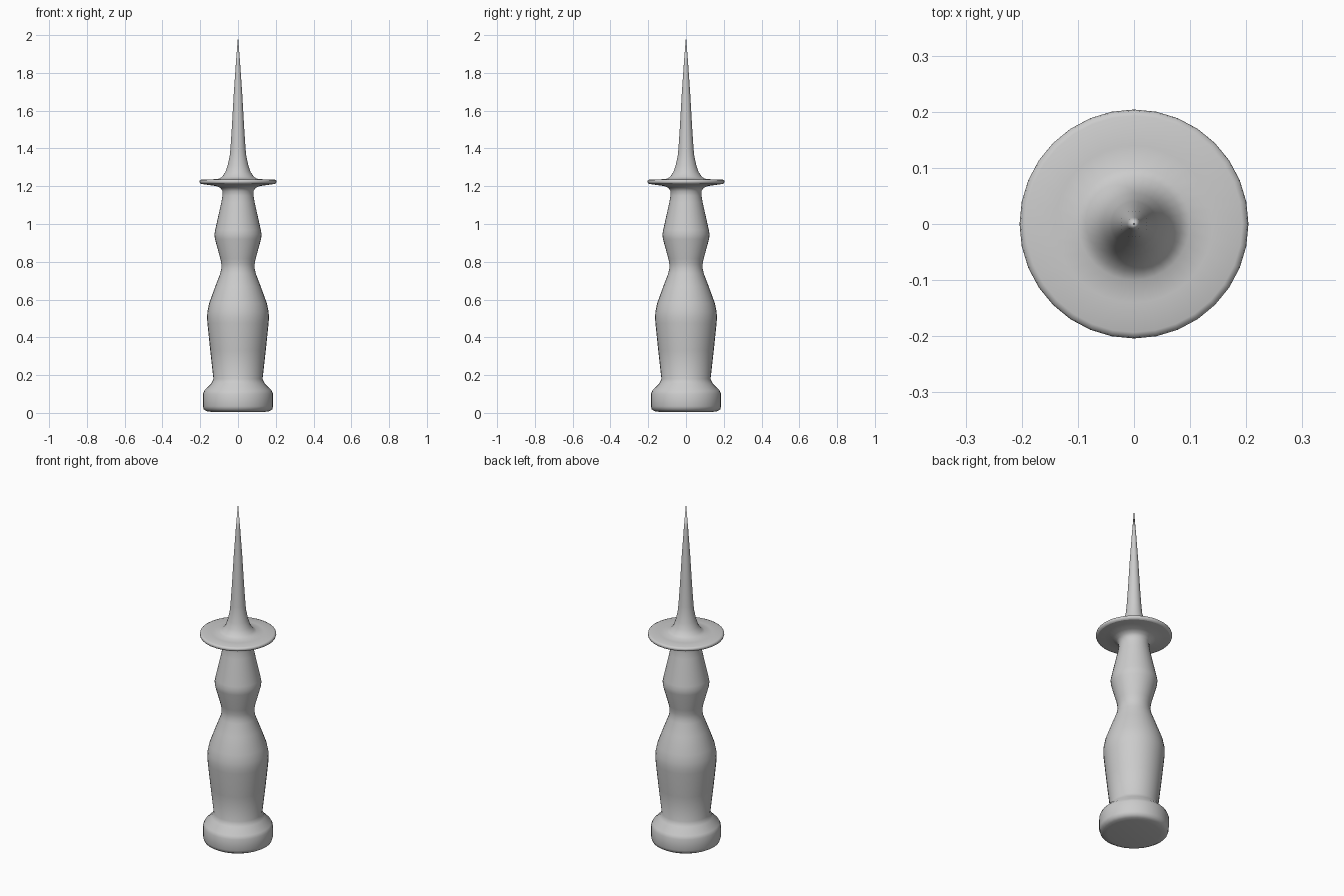
import bpy
import bmesh
import math

cube = bpy.data.objects.get("Cube")
if cube:
    bpy.data.objects.remove(cube, do_unlink=True)

SIDES = 32

grey = bpy.data.materials.new("plain grey")
grey.use_nodes = True
colour = (0.6, 0.6, 0.6, 1)
grey.diffuse_color = colour
grey.node_tree.nodes["Principled BSDF"].inputs["Base Color"].default_value = colour


def lathe(name, profile):
    """Turn a (radius, height) profile around the z axis."""
    bm = bmesh.new()
    verts = [bm.verts.new((r, 0, z)) for r, z in profile]
    edges = [bm.edges.new(pair) for pair in zip(verts, verts[1:])]
    bmesh.ops.spin(bm, geom=verts + edges, cent=(0, 0, 0), axis=(0, 0, 1),
                   angle=math.tau, steps=SIDES)
    bmesh.ops.remove_doubles(bm, verts=bm.verts, dist=0.0001)
    bmesh.ops.recalc_face_normals(bm, faces=bm.faces)
    mesh = bpy.data.meshes.new(name)
    bm.to_mesh(mesh)
    bm.free()
    mesh.materials.append(grey)
    obj = bpy.data.objects.new(name, mesh)
    bpy.context.collection.objects.link(obj)
    bpy.ops.object.select_all(action="DESELECT")
    obj.select_set(True)
    bpy.context.view_layer.objects.active = obj
    bpy.ops.object.shade_smooth_by_angle(angle=math.radians(60))
    return obj


# Pommel: rounded foot with a sloping shoulder
pommel = [(0, 0.005), (0.14, 0.005), (0.165, 0.009), (0.181, 0.018),
          (0.186, 0.035), (0.186, 0.1), (0.178, 0.118), (0.142, 0.155),
          (0.13, 0.18)]

# Grip: two swellings with a waist, flaring out beneath the guard
grip = [(0.13, 0.18), (0.147, 0.33), (0.162, 0.475), (0.164, 0.505),
        (0.162, 0.535), (0.153, 0.58), (0.12, 0.67), (0.094, 0.738),
        (0.088, 0.765), (0.088, 0.787), (0.093, 0.815), (0.122, 0.92),
        (0.125, 0.945), (0.121, 0.968), (0.088, 1.115), (0.082, 1.15),
        (0.082, 1.174), (0.092, 1.19), (0.115, 1.201), (0.16, 1.207),
        (0.193, 1.212)]

# Guard: thin disc rim, sweeping up into the needle
guard = [(0.193, 1.212), (0.201, 1.216), (0.204, 1.224), (0.202, 1.232),
         (0.193, 1.236), (0.14, 1.236), (0.1, 1.24)]

# Needle: concave root and long taper to a point
needle = [(0.1, 1.24), (0.084, 1.25), (0.066, 1.276), (0.055, 1.31),
          (0.044, 1.36), (0.04, 1.4), (0.032, 1.52), (0.023, 1.68),
          (0.012, 1.84), (0, 1.995)]

lathe("handle", pommel + grip[1:])
lathe("guard_and_needle", guard + needle[1:])
